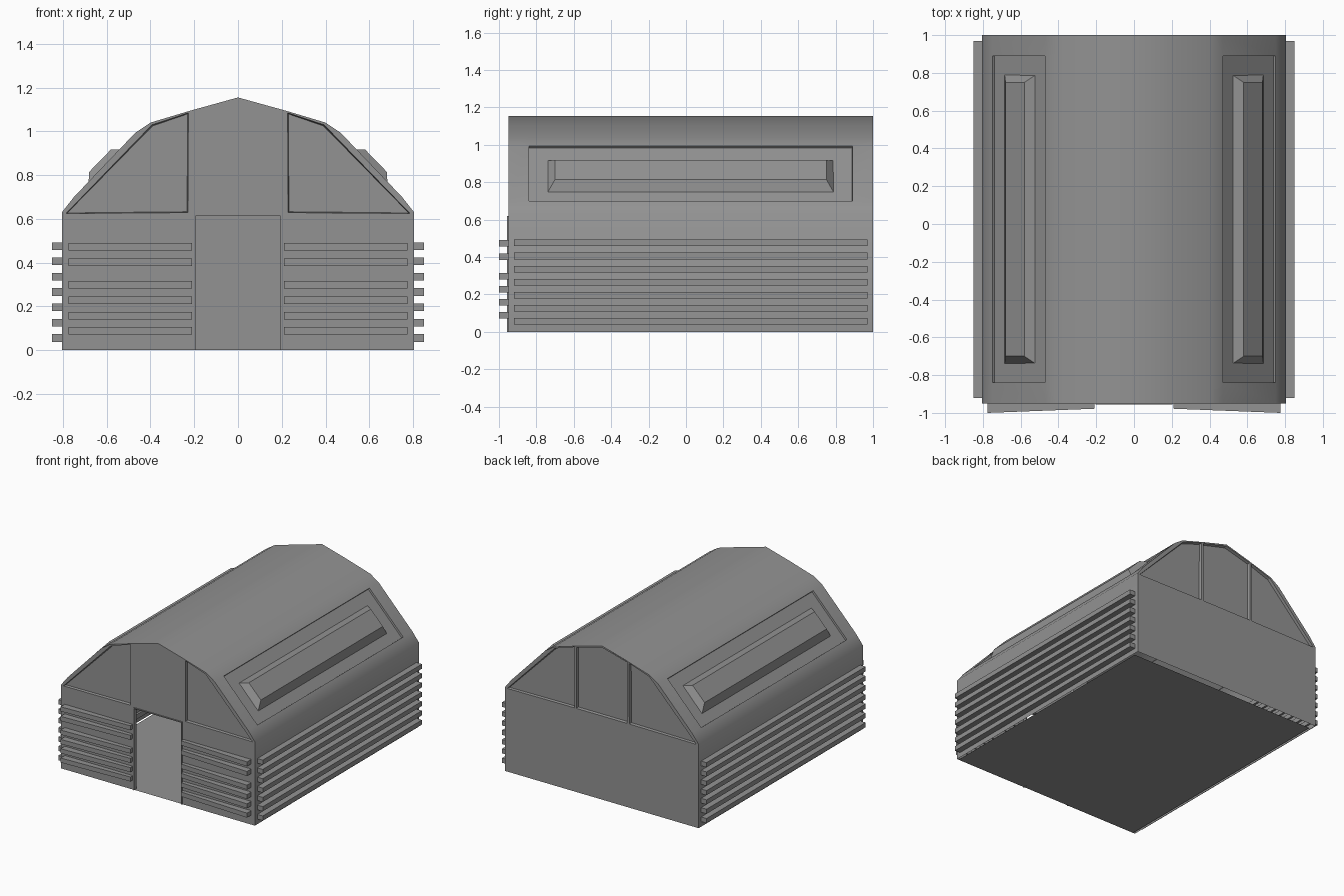
import bpy, bmesh, math

if "Cube" in bpy.data.objects:
    bpy.data.objects.remove(bpy.data.objects["Cube"])

W, YF, YB, EAVE = 0.805, -0.95, 1.0, 0.63
GREY = bpy.data.materials.new("dark_grey")
GREY.diffuse_color = (0.29, 0.29, 0.29, 1)
GREY.use_nodes = True
GREY.node_tree.nodes["Principled BSDF"].inputs["Base Color"].default_value = GREY.diffuse_color


def finish(bm, name, smooth=False):
    mesh = bpy.data.meshes.new(name)
    bm.to_mesh(mesh)
    bm.free()
    mesh.materials.append(GREY)
    ob = bpy.data.objects.new(name, mesh)
    bpy.context.collection.objects.link(ob)
    if smooth:
        bpy.ops.object.select_all(action='DESELECT')
        bpy.context.view_layer.objects.active = ob
        ob.select_set(True)
        bpy.ops.object.shade_smooth_by_angle(angle=math.radians(40))
    return ob


def hexa(bm, bottom, top):
    """Closed solid between two matching loops of points."""
    a = [bm.verts.new(p) for p in bottom]
    b = [bm.verts.new(p) for p in top]
    n = len(a)
    bm.faces.new(a[::-1])
    bm.faces.new(b)
    for i in range(n):
        bm.faces.new((a[i], a[(i + 1) % n], b[(i + 1) % n], b[i]))
    bmesh.ops.recalc_face_normals(bm, faces=bm.faces)


def box(bm, x0, x1, y0, y1, z0, z1):
    rect = [(x0, y0), (x1, y0), (x1, y1), (x0, y1)]
    hexa(bm, [(x, y, z0) for x, y in rect], [(x, y, z1) for x, y in rect])


# Side walls and roof: one skin swept along y, with a sunken panel on each slope
half = [(W, 0), (W, EAVE), (0.75, 0.70), (0.47, 0.993), (0.4, 1.04), (0.2, 1.10)]
profile = half + [(0, 1.155)] + [(-x, z) for x, z in reversed(half)]
stations = [YF, -0.84, 0.89, YB]
bm = bmesh.new()
grid = [[bm.verts.new((x, y, z)) for x, z in profile] for y in stations]
sunken = []
last = len(profile) - 2
for j in range(3):
    for i in range(last + 1):
        f = bm.faces.new((grid[j][i], grid[j + 1][i], grid[j + 1][i + 1], grid[j][i + 1]))
        if j == 1 and i in (2, last - 2):
            sunken.append(f)
bm.normal_update()
bmesh.ops.inset_individual(bm, faces=sunken, thickness=0.002, depth=-0.014)
finish(bm, "roof_and_side_walls", True)


# Gable ends: flat faces, windows sunk inside a thin rim
def gable(name, y, outward, plain, windows):
    bm = bmesh.new()

    def face(pts):
        f = bm.faces.new([bm.verts.new((x, y, z)) for x, z in pts])
        f.normal_update()
        if f.normal.y * outward < 0:
            f.normal_flip()
        return f
    for p in plain:
        face(p)
    rims = [face(p) for p in windows]
    bmesh.ops.inset_individual(bm, faces=rims, thickness=0.012, depth=0)
    bmesh.ops.inset_individual(bm, faces=rims, thickness=0.006, depth=-0.02)
    finish(bm, name)


def mirror(pts):
    return [(-x, z) for x, z in pts]


window = [(0.22, 0.62), (0.797, 0.62), (0.4, 1.04), (0.22, 1.094)]
edge = [(0.797, 0.62), (W, 0.62), (W, EAVE), (0.75, 0.70), (0.47, 0.993), (0.4, 1.04)]
centre = [(-0.22, 0.62), (0.22, 0.62), (0.22, 1.094), (0, 1.155), (-0.22, 1.094)]
lower = [(0.2, 0), (W, 0), (W, 0.62), (0.2, 0.62)]
gable("front_gable", YF, -1, [lower, mirror(lower), centre, edge, mirror(edge)],
      [window, mirror(window)])
gable("back_gable", YB, 1,
      [[(-W, 0), (W, 0), (W, 0.62), (-W, 0.62)], edge, mirror(edge)],
      [window, mirror(window), centre])

# Floor seen through the open doorway
bm = bmesh.new()
bm.faces.new([bm.verts.new((x, y, 0.001)) for x, y in
              ((-0.79, YF), (0.79, YF), (0.79, 0.95), (-0.79, 0.95))])
finish(bm, "floor")

# Door frame
bm = bmesh.new()
for s in (-1, 1):
    box(bm, *sorted((s * 0.195, s * 0.203)), -0.956, -0.925, 0, 0.62)
box(bm, -0.195, 0.195, -0.956, -0.925, 0.613, 0.62)
finish(bm, "door_frame")

# Horizontal slats on both sides
bm = bmesh.new()
for s in (-1, 1):
    for k in range(7):
        z = 0.038 + 0.07 * k
        box(bm, *sorted((s * 0.79, s * 0.85)), -0.92, 0.97, z, z + 0.035)
finish(bm, "side_slats")

# Slats beside the door, slightly splayed
bm = bmesh.new()
for s in (-1, 1):
    for z in (0.071, 0.141, 0.211, 0.281, 0.384, 0.456):
        plan = [(s * 0.21, -0.94), (s * 0.21, -0.978), (s * 0.775, -1.0), (s * 0.775, -0.94)]
        hexa(bm, [(x, y, z) for x, y in plan], [(x, y, z + 0.034) for x, y in plan])
finish(bm, "front_slats")

# Raised skylight bars on the roof slopes
bm = bmesh.new()
for s in (-1, 1):
    base = [(0.685, -0.74, 0.745), (0.52, -0.74, 0.915), (0.52, 0.79, 0.915), (0.685, 0.79, 0.745)]
    top = [(0.68, -0.70, 0.815), (0.58, -0.70, 0.918), (0.58, 0.75, 0.918), (0.68, 0.75, 0.815)]
    hexa(bm, [(s * x, y, z) for x, y, z in base], [(s * x, y, z) for x, y, z in top])
finish(bm, "roof_skylights")
